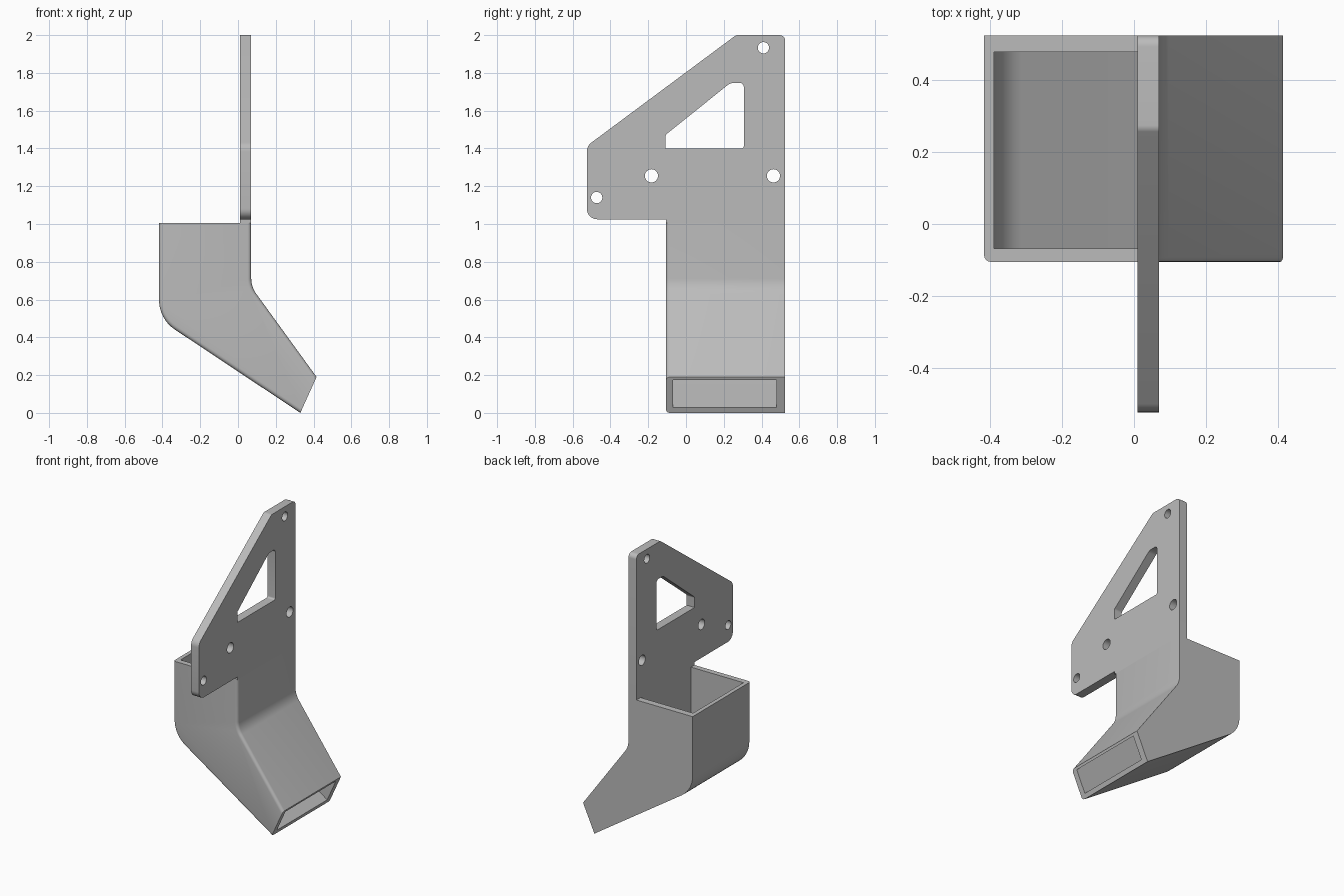
import bpy, bmesh, math
from mathutils import Vector

cube = bpy.data.objects.get("Cube")
if cube:
    bpy.data.objects.remove(cube, do_unlink=True)

grey = bpy.data.materials.new("light_grey")
grey.use_nodes = True
grey.diffuse_color = (0.5, 0.5, 0.5, 1)
grey.node_tree.nodes["Principled BSDF"].inputs["Base Color"].default_value = grey.diffuse_color


def rounded(corners, steps=8):
    """Outline from (u, v, tangent length) corners, each filleted with an arc."""
    pts, n = [], len(corners)
    for i, (u, v, d) in enumerate(corners):
        p = Vector((u, v))
        if not d:
            pts.append(p)
            continue
        a = (Vector(corners[i - 1][:2]) - p).normalized()
        b = (Vector(corners[(i + 1) % n][:2]) - p).normalized()
        half = a.angle(b) / 2
        centre = p + (a + b).normalized() * (d / math.cos(half))
        start, end = p + a * d - centre, p + b * d - centre
        sweep = start.angle(end)
        for k in range(steps + 1):
            t = k / steps
            w = (start * math.sin((1 - t) * sweep) + end * math.sin(t * sweep)) / math.sin(sweep)
            pts.append(centre + w)
    return pts


def circle(u, v, r, sides=32):
    return [Vector((u + r * math.cos(math.tau * i / sides),
                    v + r * math.sin(math.tau * i / sides))) for i in range(sides)]


def extrude(name, outline, place, lo, hi, bevel_if=None):
    """Prism between depths lo and hi; place maps (u, v, depth) to a point."""
    bm = bmesh.new()
    face = bm.faces.new([bm.verts.new(place(p.x, p.y, lo)) for p in outline])
    edges = list(face.edges)
    side = bmesh.ops.extrude_face_region(bm, geom=[face], use_keep_orig=True)
    shift = Vector(place(0, 0, hi)) - Vector(place(0, 0, lo))
    bmesh.ops.translate(bm, vec=shift,
                        verts=[g for g in side["geom"] if isinstance(g, bmesh.types.BMVert)])
    bmesh.ops.recalc_face_normals(bm, faces=bm.faces)
    if bevel_if:
        bmesh.ops.bevel(bm, geom=[e for e in edges if bevel_if(e)], offset=0.02,
                        offset_type='OFFSET', segments=4, profile=0.5, affect='EDGES')
    mesh = bpy.data.meshes.new(name)
    bm.to_mesh(mesh)
    bm.free()
    mesh.materials.append(grey)
    obj = bpy.data.objects.new(name, mesh)
    bpy.context.collection.objects.link(obj)
    return obj


def activate(obj):
    bpy.ops.object.select_all(action='DESELECT')
    obj.select_set(True)
    bpy.context.view_layer.objects.active = obj


def cut(obj, cutters):
    activate(obj)
    for c in cutters:
        c.hide_render = True
        mod = obj.modifiers.new("cut", 'BOOLEAN')
        mod.operation, mod.solver, mod.object = 'DIFFERENCE', 'EXACT', c
        bpy.ops.object.modifier_apply(modifier=mod.name)
        bpy.data.objects.remove(c, do_unlink=True)
    bpy.ops.object.shade_smooth_by_angle(angle=math.radians(30))


def along_y(u, v, d):
    return (u, d, v)


def along_x(u, v, d):
    return (d, u, v)


# Hollow duct: open at the top, bending down to a nozzle
TOP = 1.005
tip_low, tip_high = (0.33, 0.0), (0.416, 0.19)


def rounded_edge(e):
    flat_top = all(v.co.z > TOP - 0.001 for v in e.verts)
    at_tip = all(v.co.x > 0.3 for v in e.verts)
    return not flat_top and not at_tip


outer = rounded([(-0.418, TOP, 0), (-0.418, 0.497, 0.1), (*tip_low, 0),
                 (*tip_high, 0), (0.07, 0.667, 0.045), (0.07, TOP, 0)])
duct = extrude("duct", outer, along_y, -0.106, 0.525, rounded_edge)
inner = rounded([(-0.39, 1.1, 0), (-0.39, 0.512, 0.09), (0.442, -0.036, 0),
                 (0.478, 0.09, 0), (0.01, 0.66, 0.04), (0.01, 1.1, 0)])
cut(duct, [extrude("duct_cavity", inner, along_y, -0.068, 0.48)])

# Mounting plate standing on the duct wall
plate_outline = rounded([(-0.525, 1.025, 0.055), (-0.106, 1.025, 0), (-0.106, TOP, 0),
                         (0.525, TOP, 0), (0.525, 2.0, 0.03), (0.265, 2.0, 0.01),
                         (-0.525, 1.413, 0.03)])
plate = extrude("mounting_plate", plate_outline, along_x, 0.01, 0.07)

# Window and screw holes through the plate
window = rounded([(-0.108, 1.4, 0), (0.306, 1.4, 0.012), (0.306, 1.747, 0.022),
                  (0.235, 1.747, 0.02), (-0.108, 1.472, 0.008)])
holes = [window] + [circle(*h) for h in ((0.41, 1.933, 0.03), (-0.183, 1.255, 0.035),
                                         (0.463, 1.255, 0.035), (-0.473, 1.14, 0.03))]
cut(plate, [extrude("plate_hole", h, along_x, -0.1, 0.2) for h in holes])
